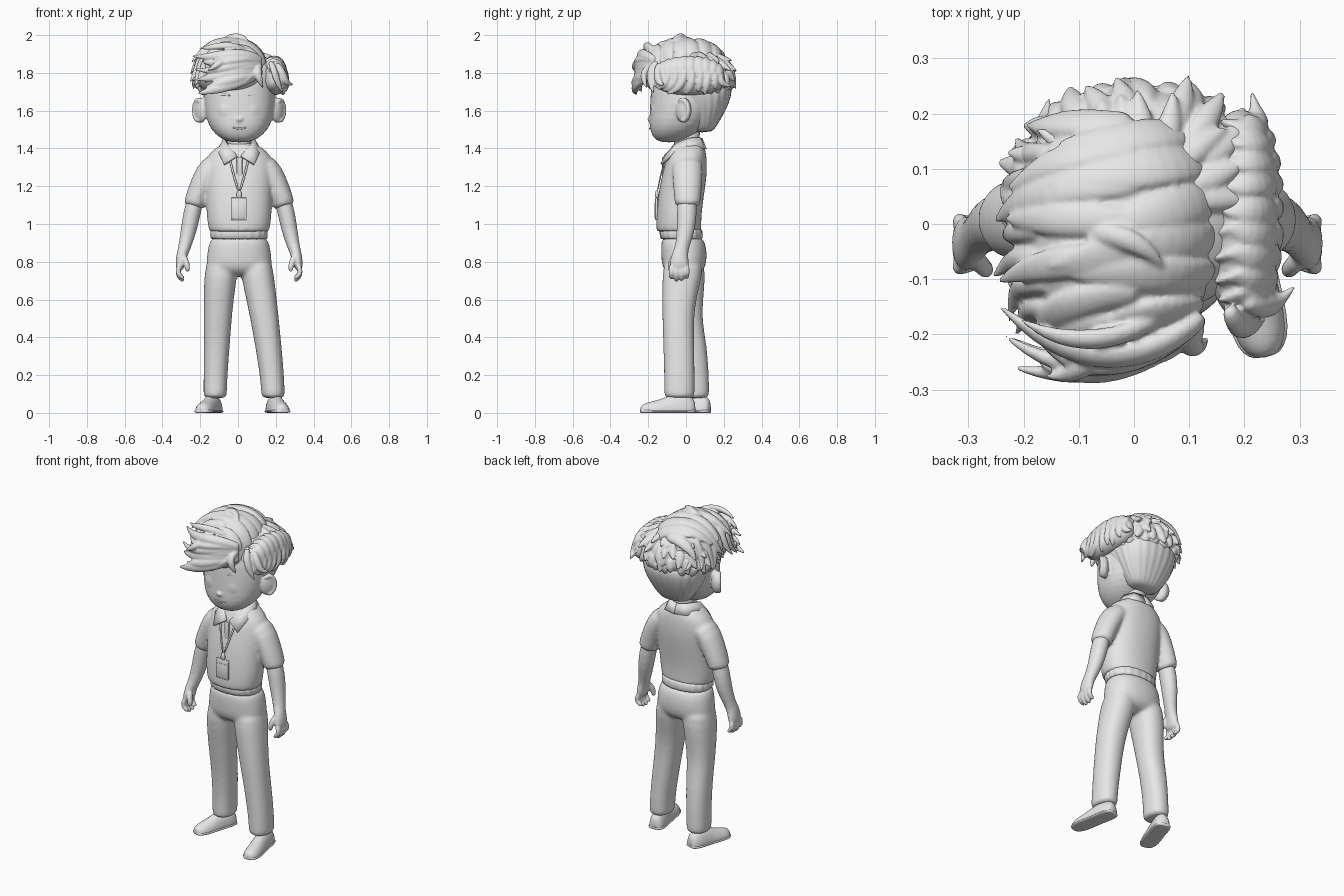
import bpy, bmesh, random
from math import sin, cos, pi, radians
from mathutils import Vector, Matrix
from mathutils.geometry import interpolate_bezier

random.seed(7)
if bpy.data.objects.get("Cube"):
    bpy.data.objects.remove(bpy.data.objects["Cube"])

clay = bpy.data.materials.new("plain_grey")
clay.use_nodes = True
clay.diffuse_color = (0.8, 0.8, 0.8, 1)
clay.node_tree.nodes["Principled BSDF"].inputs["Base Color"].default_value = clay.diffuse_color
MID = 0.006                       # x of the body's mirror plane


def finish(bm, name, levels=1, fuse=0, relax=4):
    """Make the object; fuse is the voxel size that melts overlapping pieces together."""
    bmesh.ops.recalc_face_normals(bm, faces=bm.faces)
    me = bpy.data.meshes.new(name)
    for f in bm.faces:
        f.smooth = True
    bm.to_mesh(me)
    bm.free()
    me.materials.append(clay)
    ob = bpy.data.objects.new(name, me)
    bpy.context.collection.objects.link(ob)
    if levels:
        mod = ob.modifiers.new("smooth", "SUBSURF")
        mod.levels = mod.render_levels = levels
    if fuse:
        mod = ob.modifiers.new("fuse", "REMESH")
        mod.mode, mod.voxel_size, mod.use_smooth_shade = "VOXEL", fuse, True
        mod = ob.modifiers.new("relax", "SMOOTH")
        mod.factor, mod.iterations = .5, relax
    return ob


def skin(bm, loops):
    rows = [[bm.verts.new(p) for p in loop] for loop in loops]
    n = len(rows[0])
    for a, b in zip(rows, rows[1:]):
        for i in range(n):
            bm.faces.new((a[i], a[(i + 1) % n], b[(i + 1) % n], b[i]))
    bm.faces.new(rows[0])
    bm.faces.new(rows[-1])


def loft(bm, rings, n=24, power=2.3, ripple=0, waves=0):
    """Stack of level rings: z, centre x, centre y, half width, half depth."""
    def point(a, z, cx, cy, rx, ry):
        c, s = cos(a), sin(a)
        k = (abs(c) ** power + abs(s) ** power) ** (-1 / power) * (1 + ripple * sin(waves * a))
        return Vector((cx + rx * c * k, cy + ry * s * k, z))
    skin(bm, [[point(2 * pi * i / n, *r) for i in range(n)] for r in rings])
    return bm


def tube(bm, pts, wide, thick, normal, n=8, floor=-1):
    """Tube along a path; thick is measured along the normal, wide across it."""
    pts = [Vector(p) for p in pts]
    loops = []
    for i, p in enumerate(pts):
        t = (pts[min(i + 1, len(pts) - 1)] - pts[max(i - 1, 0)]).normalized()
        b = t.cross(normal(p)).normalized()
        up = b.cross(t)
        ring = [p + b * wide[i] * cos(2 * pi * j / n) + up * thick[i] * sin(2 * pi * j / n) for j in range(n)]
        for v in ring:
            v.z = max(v.z, floor)
        loops.append(ring)
    skin(bm, loops)
    return bm


def ball(bm, loc, size, tilt=0):
    m = Matrix.Translation(loc) @ Matrix.Rotation(tilt, 4, "Z") @ Matrix.Diagonal((*size, 1))
    bmesh.ops.create_uvsphere(bm, u_segments=24, v_segments=14, radius=1, matrix=m)
    return bm


def box(name, loc, size, bevel=.004):
    bm = bmesh.new()
    bmesh.ops.create_cube(bm, size=1, matrix=Matrix.Translation(loc) @ Matrix.Diagonal((*size, 1)))
    mod = finish(bm, name, 0).modifiers.new("bevel", "BEVEL")
    mod.width, mod.segments = bevel, 2


x_axis, z_axis, front = (lambda p: Vector((1, 0, 0))), (lambda p: Vector((0, 0, 1))), (lambda p: Vector((0, -1, 0)))

# Trousers and belt
bm = loft(bmesh.new(), [(.72, .006, -.01, .12, .07), (.76, .006, -.012, .174, .112), (.81, .006, -.01, .174, .121),
                        (.88, .006, -.012, .164, .121), (.95, .006, -.022, .15, .109)])
loft(bm, [(.84, -.08, -.005, .085, .10), (.72, -.092, -.005, .087, .109), (.6, -.103, 0, .08, .09),
          (.48, -.108, .008, .073, .078), (.36, -.112, .032, .069, .079), (.2, -.119, .045, .063, .077),
          (.1, -.121, .046, .062, .077), (.075, -.121, .046, .062, .077)])
loft(bm, [(.84, .09, -.01, .085, .105), (.72, .104, -.02, .087, .106), (.6, .125, -.037, .081, .089),
          (.48, .143, -.042, .075, .083), (.36, .16, -.038, .07, .082), (.2, .18, -.035, .064, .081),
          (.1, .186, -.035, .062, .081), (.075, .186, -.035, .062, .081)])
finish(bm, "trousers", 1, .009, 12)
finish(loft(bmesh.new(), [(.915, .006, -.022, .147, .107), (.925, .006, -.024, .15, .112), (.965, .006, -.027, .151, .114),
                          (.98, .006, -.027, .147, .107)], n=80, ripple=.014, waves=20), "belt")

# Shirt body with both sleeves, and neck
bm = loft(bmesh.new(), [(.962, .006, -.036, .145, .108), (.958, .006, -.037, .157, .118), (.985, .006, -.039, .165, .12),
                        (1.06, .006, -.037, .174, .119), (1.18, .006, -.022, .176, .122), (1.27, .006, -.006, .18, .118),
                        (1.34, .006, .002, .18, .108), (1.385, .006, .008, .15, .098), (1.42, .006, .01, .095, .082),
                        (1.43, .006, .01, .07, .07)])
for s in (-1, 1):
    tube(bm, [(MID + s * x, y, z) for x, y, z in ((.08, .008, 1.335), (.15, .008, 1.305), (.194, .008, 1.22),
                                                 (.23, .008, 1.13), (.243, .008, 1.085), (.24, .008, 1.1))],
         (.07, .085, .079, .072, .07, .05), (.05, .07, .064, .059, .056, .04), x_axis, 16)
finish(bm, "shirt", 1, .009, 7)
finish(loft(bmesh.new(), [(1.36, .006, 0, .066, .07), (1.44, .006, .005, .062, .066), (1.53, .006, .01, .064, .07)]), "neck")

# Head, with nose, eyes and ears added below
head = loft(bmesh.new(), [(1.432, .008, -.09, .04, .035), (1.445, .008, -.083, .085, .079), (1.475, .008, -.066, .128, .116),
                          (1.52, .008, -.045, .163, .15), (1.59, .008, -.022, .185, .17), (1.68, .008, -.004, .191, .184),
                          (1.78, .008, .005, .185, .185), (1.86, .008, .005, .14, .14)], n=32)
ball(head, (.008, -.188, 1.555), (.02, .017, .014))

for side, s in (("right", -1), ("left", 1)):
    def at(x, y, z):
        return (MID + s * x, y, z)
    # Arm and hand
    bm = tube(bmesh.new(), [at(.225, .006, 1.15), at(.25, .005, 1.06), at(.266, 0, .97), at(.288, -.02, .88),
                            at(.302, -.032, .84), at(.312, -.036, .79), at(.315, -.036, .755)],
              (.054, .054, .05, .036, .044, .053, .048), (.047, .047, .044, .034, .03, .027, .02), x_axis, 14)
    for i in range(4):
        y, drop = -.077 + .027 * i, .012 * abs(i - 1.4)
        tube(bm, [at(.314, y, .785), at(.326, y, .745), at(.317, y, .712 + drop), at(.29, y, .69 + drop)],
             (.017, .017, .016, .011), (.016, .016, .016, .011), x_axis)
    tube(bm, [at(.298, -.055, .835), at(.28, -.078, .80), at(.272, -.085, .765), at(.274, -.082, .745)],
         (.02, .02, .017, .01), (.02, .018, .016, .01), x_axis)
    finish(bm, side + "_arm", 1, .006, 4)
    # Collar wing, folded from a strip
    top = [(0, .08, 1.452), (.05, .065, 1.456), (.076, .015, 1.452), (.062, -.05, 1.425), (.01, -.11, 1.36)]
    low = [(0, .104, 1.395), (.07, .09, 1.397), (.106, .02, 1.397), (.105, -.07, 1.37), (.08, -.13, 1.315)]
    bm = bmesh.new()
    rows = [[bm.verts.new(at(*p)) for p in row] for row in (top, low)]
    for i in range(4):
        bm.faces.new((rows[0][i], rows[0][i + 1], rows[1][i + 1], rows[1][i]))
    mod = finish(bm, side + "_collar_wing", 0).modifiers.new("cloth", "SOLIDIFY")
    mod.thickness, mod.offset = .014, 0
    # Lanyard strap
    finish(tube(bmesh.new(), [at(.06, -.09, 1.385), at(.044, -.118, 1.32), at(.024, -.139, 1.24), at(.002, -.151, 1.17)],
                (.006,) * 4, (.004,) * 4, front), side + "_lanyard_strap")
    # Ear, turned a little forward, with its rim; eye and brow
    ball(head, at(.203, -.012, 1.602), (.027, .048, .068), s * -.6)
    arc = [radians(a) for a in range(-100, 131, 23)]
    tube(head, [at(.217 + .022 * cos(a), -.02 + .033 * cos(a), 1.602 + .056 * sin(a)) for a in arc],
         [.013] * len(arc), [.013] * len(arc), x_axis)
    ball(head, at(.077, -.163, 1.6), (.042, .02, .052), s * .36)
    finish(tube(bmesh.new(), [at(.04, -.182, 1.678), at(.08, -.174, 1.69), at(.122, -.147, 1.678)],
                (.004, .008, .004), (.005,) * 3, front), side + "_eyebrow")
finish(head, "head", 1, .0065, 3)
finish(tube(bmesh.new(), [(x + .008, -.193 + 6 * x * x, 1.504 + 5 * x * x) for x in (-.05, -.025, 0, .025, .05)],
            (.003, .005, .006, .005, .003), (.004,) * 5, front), "mouth")

# Shirt front and badge
box("shirt_placket", (.008, -.12, 1.29), (.03, .012, .13))
box("badge", (.004, -.156, 1.08), (.084, .014, .118))
box("badge_window", (.004, -.164, 1.072), (.066, .004, .084), .002)
finish(ball(bmesh.new(), (.006, -.154, 1.155), (.014, .01, .024)), "badge_clip", 0)

# Shoes: a rounded upper on a thin sole
for side, heel, toe in (("right", (-.114, .128), (-.196, -.135)), ("left", (.182, .048), (.238, -.242))):
    a, b = Vector((*heel, 0)), Vector((*toe, 0))
    steps = (0, .04, .2, .42, .65, .85, .96, 1)
    wide = (.022, .042, .05, .046, .05, .049, .034, .014)
    high = (.05, .075, .1, .092, .062, .05, .038, .02)
    path = [a.lerp(b, t) + Vector((0, 0, .008)) for t in steps]
    finish(tube(bmesh.new(), path, wide, high, z_axis, 16, .008), side + "_shoe_upper")
    finish(tube(bmesh.new(), path, [w + .005 for w in wide], [.014] * 8, z_axis, 16, 0), side + "_shoe_sole")

# Clipped lower back of the hair
finish(loft(bmesh.new(), [(1.485, .008, .085, .08, .05), (1.51, .008, .09, .105, .067), (1.57, .008, .09, .145, .102),
                          (1.64, .008, .085, .18, .143), (1.71, .008, .06, .2, .185), (1.76, .008, .04, .19, .19)],
            n=96, ripple=.012, waves=24), "clipped_back_hair")

# Hair masses: either side of the parting, and the back; each is centre and radii
CROWN = (Vector((-.033, -.005, 1.79)), Vector((.186, .226, .186)))
PART = (Vector((.192, .018, 1.762)), Vector((.066, .19, .122)))
BACK = (Vector((.008, .04, 1.765)), Vector((.222, .206, .145)))


def on_mass(mass, u, k=1):
    c, r = mass
    s = k * sum(abs(v) ** 2.3 for v in u) ** (-1 / 2.3)
    return c + Vector((u[0] * r.x, u[1] * r.y, u[2] * r.z * (1 if u[2] > 0 else .65))) * s


def mass_base(mass):
    bm = bmesh.new()
    bmesh.ops.create_uvsphere(bm, u_segments=32, v_segments=20, radius=1)
    for v in bm.verts:
        v.co = on_mass(mass, v.co)
    return bm


def lock(bm, pts, width, thick):
    n = len(pts) - 1
    shape = [max(.1, (.55 + .9 * i / n) * (1 - (i / n) ** 2.5)) for i in range(n + 1)]
    tube(bm, pts, [width * f for f in shape], [thick * f for f in shape], lambda p: p - Vector((0, .01, 1.74)))


def combed(bm, mass, lat, start, end, drift, lift, width, thick, n=8):
    """Lock lying over a mass, running round its front-to-back axis."""
    pts = []
    for i in range(n):
        t = i / (n - 1)
        a, b = radians(start + (end - start) * t), radians(lat + drift * t * t)
        pts.append(on_mass(mass, (cos(a) * cos(b), sin(b), sin(a) * cos(b)), 1 + lift * t ** 4))
    lock(bm, pts, width, thick)


# Crown combed away from the parting, with the fringe and cowlick
rnd = random.uniform
bm = mass_base(CROWN)
for i in range(7):
    lat = -56 + 17 * i
    combed(bm, CROWN, lat, 15, 125 + rnd(-25, 20), rnd(-22, 6), rnd(.03, .12), .05, .02)
    combed(bm, CROWN, lat + 8, 75, 178 + rnd(-20, 12), rnd(-24, 4), rnd(.1, .26), .042, .022)
for i in range(9):
    combed(bm, CROWN, -50 + 12 * i, 135, 206 + rnd(-12, 8), rnd(-14, 10), rnd(.12, .34), .028, .022)
for i in range(7):
    t = i / 6
    tip = Vector((-.25 + .05 * (i % 2) + .03 * t, -.15 - .1 * t + rnd(-.02, .02), 1.9 - .2 * t + rnd(-.012, .012)))
    lock(bm, interpolate_bezier(Vector((.13, -.165, 1.865 - .06 * t)), Vector((.03, -.265 + rnd(-.02, .01), 1.94 - .19 * t)),
                                Vector((-.12, -.285 + rnd(-.02, .03), 1.84 - .13 * t + rnd(-.03, .03))), tip, 9),
         rnd(.026, .042), .028)
for pts in ([(.12, -.18, 1.84), (.09, -.235, 1.82), (.11, -.235, 1.77), (.135, -.205, 1.715)],
            [(.12, -.18, 1.82), (.06, -.26, 1.78), (.0, -.25, 1.74), (-.1, -.235, 1.695)],
            [(-.08, -.02, 1.965), (-.05, -.01, 2.0), (.02, -.03, 2.005), (.055, -.08, 1.97)],
            [(.06, -.16, 1.9), (-.02, -.22, 1.98), (-.13, -.23, 1.93), (-.21, -.17, 1.93)],
            [(0, -.2, 1.86), (-.08, -.24, 1.9), (-.1, -.29, 1.84), (-.165, -.275, 1.81)]):
    lock(bm, interpolate_bezier(*[Vector(p) for p in pts], 8), .028, .022)
finish(bm, "swept_crown_hair", 1, .0055, 2)

# Shorter hair hanging on the other side of the parting
bm = mass_base(PART)
for i in range(10):
    combed(bm, PART, -62 + 13 * i, 140, rnd(-35, -10), rnd(-4, 4), .04, .032, .014)
    combed(bm, PART, -60 + 13 * i, 25, rnd(-66, -46), rnd(-22, 10), rnd(.08, .3), .026, .02)
for pts in ([(.17, -.15, 1.86), (.19, -.2, 1.84), (.2, -.2, 1.75), (.24, -.17, 1.69)],
            [(.2, -.14, 1.85), (.25, -.16, 1.82), (.24, -.16, 1.72), (.295, -.11, 1.74)]):
    lock(bm, interpolate_bezier(*[Vector(p) for p in pts], 8), .028, .022)
finish(bm, "parted_side_hair", 1, .0055, 2)

# Back of the head: rows of overlapping tufts
bm = mass_base(BACK)
for row, el in enumerate((50, 30, 10, -10, -30, -46)):
    for i in range(10):
        az = radians(2 + 20 * i + 10 * (row % 2) + rnd(-6, 6))
        turn, lift, tuft = rnd(-.15, .15), rnd(.1, .24), []
        for j in range(6):
            e, w = radians(el + 24 - 8 * j), az + turn * (j / 5) ** 2
            tuft.append(on_mass(BACK, (cos(w) * cos(e), sin(w) * cos(e), sin(e)), .97 + lift * (j / 5) ** 3))
        lock(bm, tuft, .034, .026)
finish(bm, "back_hair", 1, .0055, 2)
